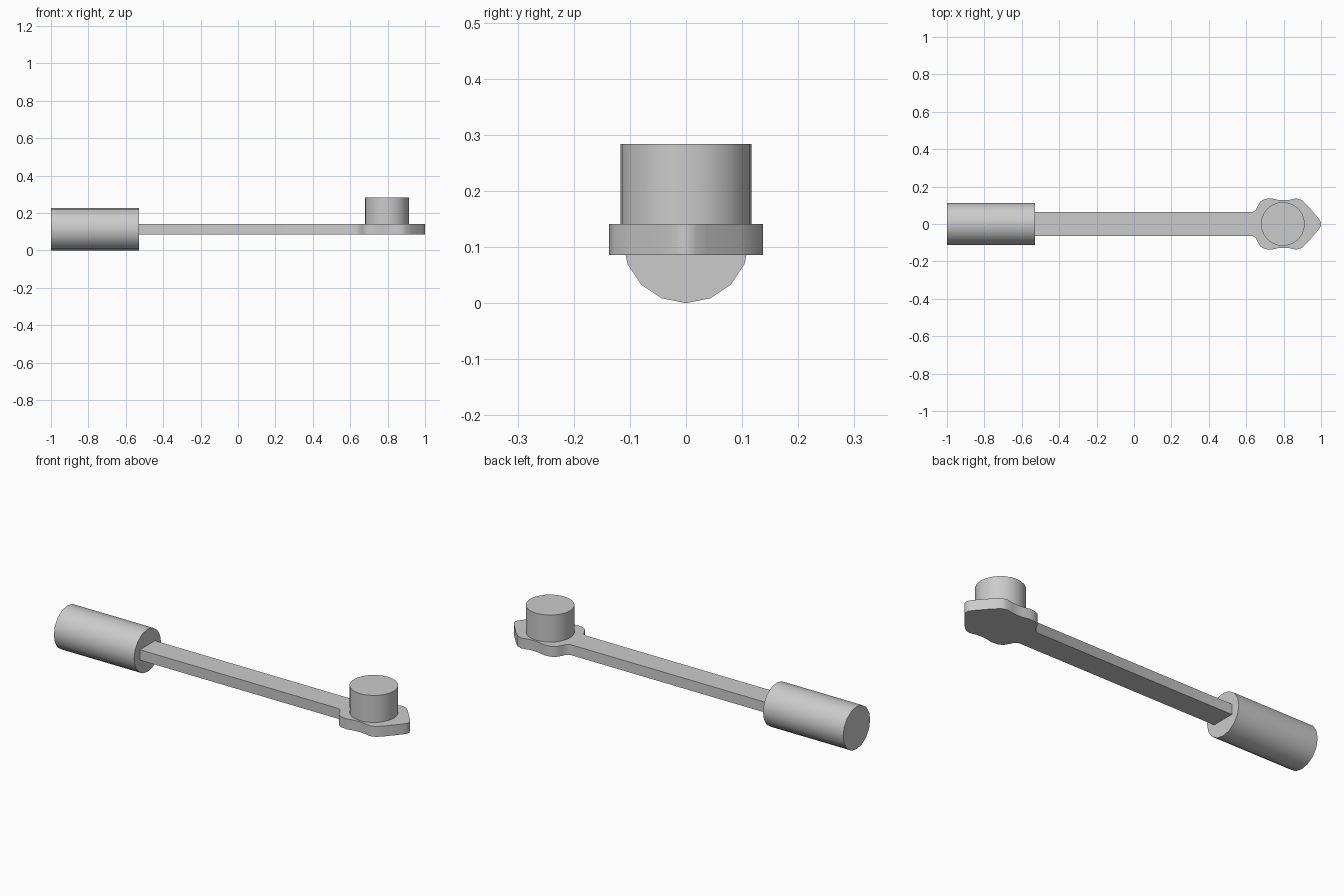
import bpy
import bmesh
import math
from mathutils import Matrix

default = bpy.data.objects.get("Cube")
if default:
    bpy.data.objects.remove(default, do_unlink=True)

GREY = (0.6, 0.6, 0.6, 1.0)
steel = bpy.data.materials.new("grey steel")
steel.use_nodes = True
steel.diffuse_color = GREY
steel.node_tree.nodes["Principled BSDF"].inputs["Base Color"].default_value = GREY


def finish(name, bm):
    """Turn a bmesh into a smooth-sided object with sharp rims."""
    bmesh.ops.recalc_face_normals(bm, faces=bm.faces)
    mesh = bpy.data.meshes.new(name)
    bm.to_mesh(mesh)
    bm.free()
    mesh.materials.append(steel)
    obj = bpy.data.objects.new(name, mesh)
    bpy.context.collection.objects.link(obj)
    bpy.ops.object.select_all(action="DESELECT")
    obj.select_set(True)
    bpy.context.view_layer.objects.active = obj
    bpy.ops.object.shade_smooth_by_angle(angle=math.radians(40))
    return obj


def cylinder(name, sides, radius, length, centre, turn=0.0):
    bm = bmesh.new()
    matrix = Matrix.Translation(centre) @ Matrix.Rotation(turn, 4, "Y")
    bmesh.ops.create_cone(bm, cap_ends=True, segments=sides, radius1=radius,
                          radius2=radius, depth=length, matrix=matrix)
    return finish(name, bm)


def plate(name, half_outline, bottom, top):
    """Extrude an outline that is mirrored across the x axis."""
    bm = bmesh.new()
    outline = half_outline + [(x, -y) for x, y in reversed(half_outline)]
    face = bm.faces.new([bm.verts.new((x, y, bottom)) for x, y in outline])
    grown = bmesh.ops.extrude_face_region(bm, geom=[face], use_keep_orig=True)
    verts = [v for v in grown["geom"] if isinstance(v, bmesh.types.BMVert)]
    bmesh.ops.translate(bm, verts=verts, vec=(0, 0, top - bottom))
    return finish(name, bm)


# Round grip lying along x
cylinder("handle_grip", 16, 0.113, 0.47, (-0.765, 0, 0.113), math.pi / 2)

# Flat shaft that flares into the lobed, pointed head
half = [(-0.535, 0.063), (0.63, 0.063), (0.65, 0.073), (0.662, 0.097),
        (0.677, 0.122), (0.70, 0.134), (0.736, 0.137), (0.77, 0.129),
        (0.80, 0.127), (0.832, 0.129), (0.868, 0.137), (0.897, 0.128),
        (0.93, 0.096), (0.98, 0.038), (0.995, 0.018), (1.0, 0.006)]
plate("shaft_and_head", half, 0.086, 0.141)

# Upright round drive post on the head
cylinder("drive_post", 24, 0.117, 0.149, (0.796, 0, 0.2095))
